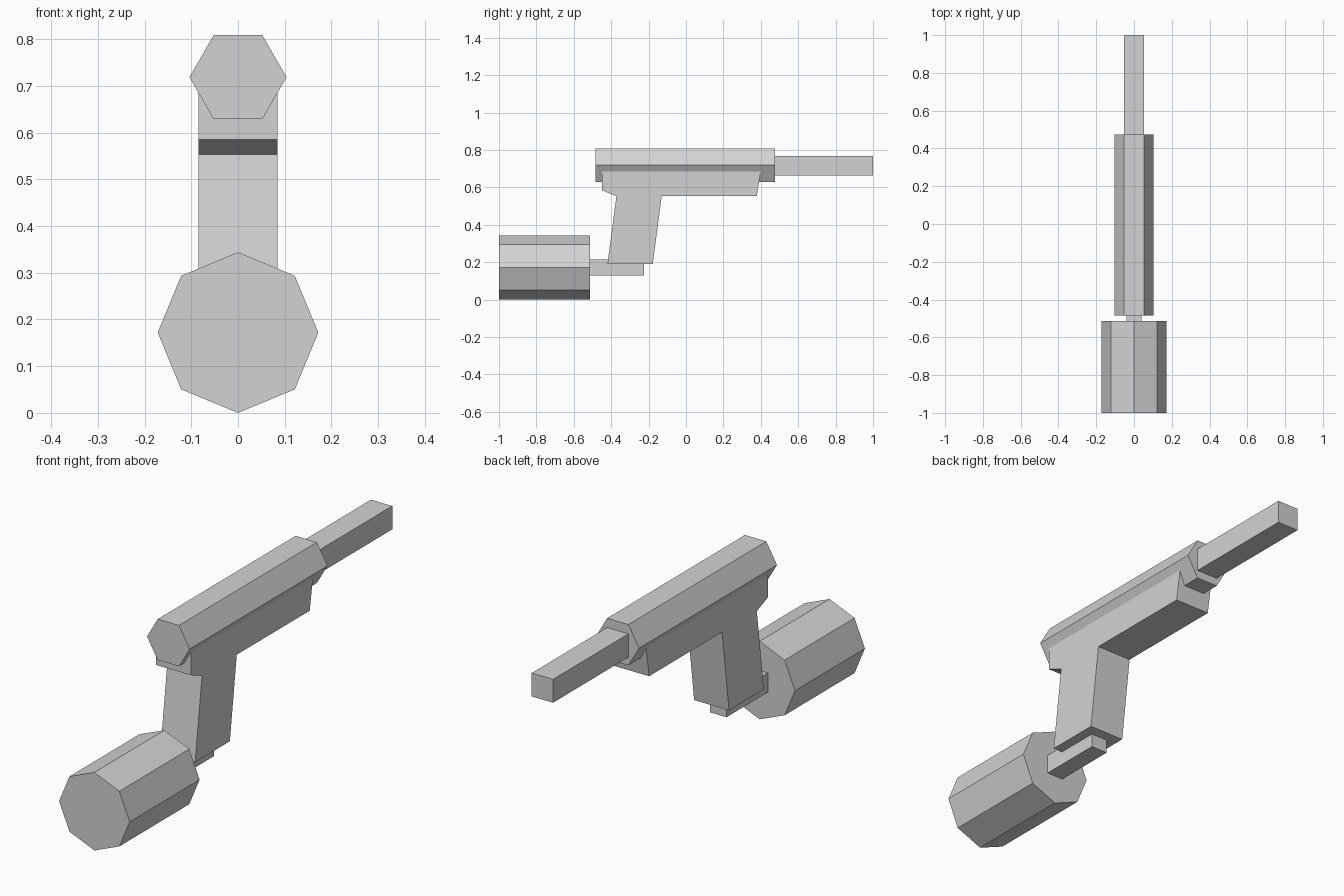
import bpy
import bmesh
from math import cos, sin, pi

cube = bpy.data.objects.get("Cube")
if cube:
    bpy.data.objects.remove(cube, do_unlink=True)

grey = bpy.data.materials.new("light_grey")
grey.use_nodes = True
colour = (0.65, 0.65, 0.65, 1)
grey.diffuse_color = colour
grey.node_tree.nodes["Principled BSDF"].inputs["Base Color"].default_value = colour


def extrude(name, outline, offset):
    """Extrude a closed outline by an offset vector into a flat-shaded solid."""
    bm = bmesh.new()
    face = bm.faces.new([bm.verts.new(p) for p in outline])
    result = bmesh.ops.extrude_face_region(bm, geom=[face], use_keep_orig=True)
    moved = [v for v in result["geom"] if isinstance(v, bmesh.types.BMVert)]
    bmesh.ops.translate(bm, verts=moved, vec=offset)
    bmesh.ops.recalc_face_normals(bm, faces=bm.faces)
    mesh = bpy.data.meshes.new(name)
    bm.to_mesh(mesh)
    bm.free()
    mesh.materials.append(grey)
    obj = bpy.data.objects.new(name, mesh)
    bpy.context.collection.objects.link(obj)
    return obj


def prism(name, sides, rx, rz, z, y0, y1, turn=0):
    """Regular prism lying along the y axis."""
    angles = [turn + 2 * pi * i / sides for i in range(sides)]
    ring = [(rx * cos(a), y0, z + rz * sin(a)) for a in angles]
    extrude(name, ring, (0, y1 - y0, 0))


def bar(name, half_width, z0, z1, y0, y1):
    """Square bar lying along the y axis."""
    w = half_width
    ring = [(-w, y0, z0), (w, y0, z0), (w, y0, z1), (-w, y0, z1)]
    extrude(name, ring, (0, y1 - y0, 0))


# Frame with the slanted grip, cut from one side profile
profile = [(-0.45, 0.70), (-0.45, 0.585), (-0.372, 0.553), (-0.42, 0.19),
           (-0.178, 0.19), (-0.13, 0.553), (0.378, 0.553), (0.402, 0.70)]
half = 0.085
extrude("frame_and_grip", [(-half, y, z) for y, z in profile], (2 * half, 0, 0))

# Six-sided upper body and the square rod behind it
prism("upper_body", 6, 0.104, 0.104, 0.719, -0.485, 0.475)
bar("rear_rod", 0.052, 0.665, 0.768, 0.46, 1.0)

# Eight-sided drum joined to the grip by a small bar
prism("drum", 8, 0.172, 0.172, 0.172, -1.0, -0.513)
bar("drum_connector", 0.04, 0.13, 0.215, -0.53, -0.225)
